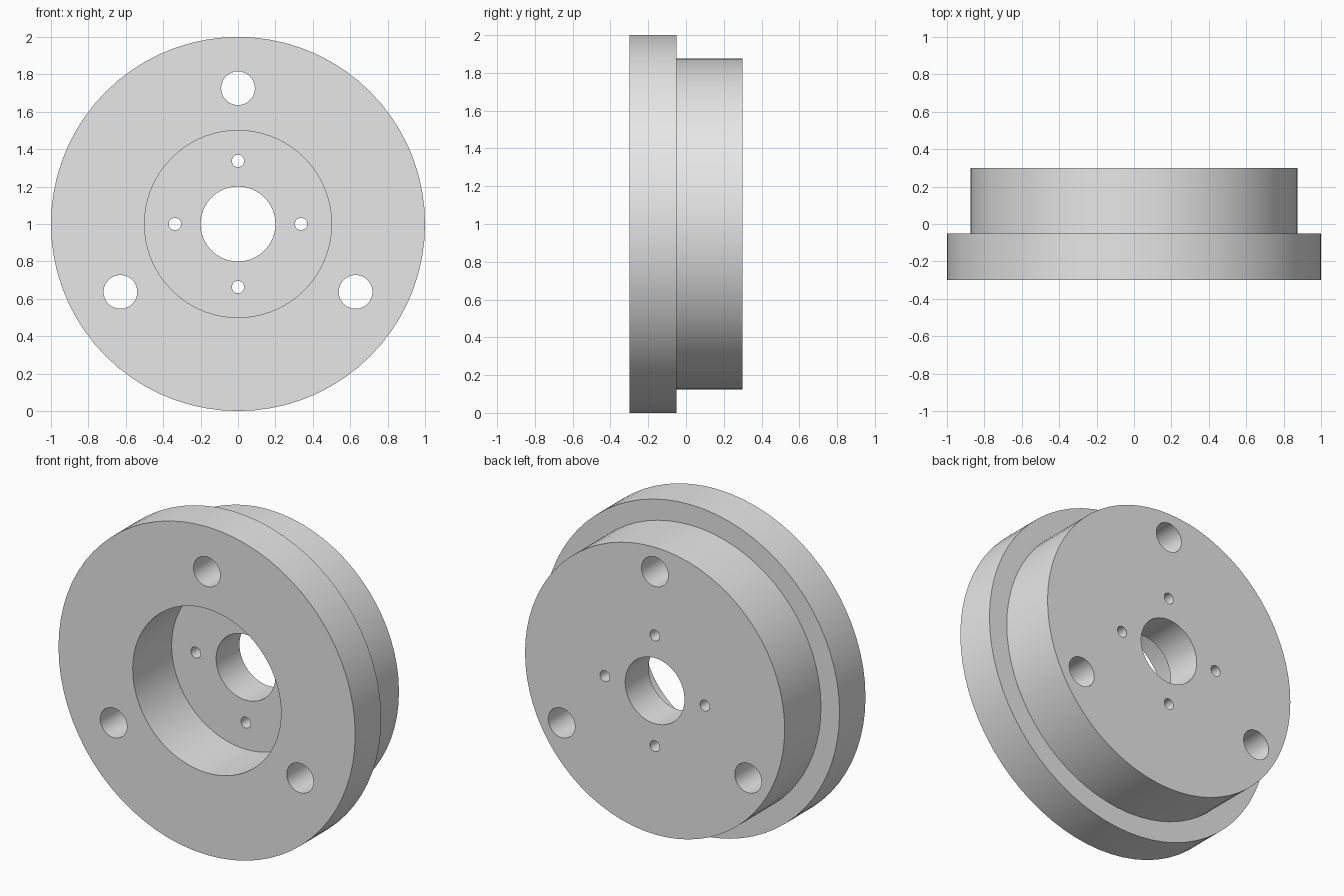
import bpy, bmesh, math
from mathutils import Matrix, Vector

cube = bpy.data.objects.get("Cube")
if cube:
    bpy.data.objects.remove(cube, do_unlink=True)

SEGMENTS = 72
CENTRE = Vector((0, 0, 1))

# Plain grey material
grey = bpy.data.materials.new("plain grey")
grey.use_nodes = True
colour = (0.8, 0.8, 0.8, 1)
grey.diffuse_color = colour
grey.node_tree.nodes["Principled BSDF"].inputs["Base Color"].default_value = colour


def make_object(name, bm):
    bmesh.ops.recalc_face_normals(bm, faces=bm.faces)
    mesh = bpy.data.meshes.new(name)
    bm.to_mesh(mesh)
    bm.free()
    mesh.materials.append(grey)
    obj = bpy.data.objects.new(name, mesh)
    bpy.context.collection.objects.link(obj)
    return obj


# Stepped hub: (radius, y) section turned about the y axis
section = [(0.2, 0.075), (0.5, 0.075), (0.5, -0.3), (1, -0.3),
           (1, -0.05), (0.875, -0.05), (0.875, 0.3), (0.2, 0.3)]
bm = bmesh.new()
verts = [bm.verts.new(CENTRE + Vector((0, y, r))) for r, y in section]
edges = [bm.edges.new((a, b)) for a, b in zip(verts, verts[1:] + verts[:1])]
bmesh.ops.spin(bm, geom=verts + edges, cent=CENTRE, axis=(0, 1, 0),
               angle=math.tau, steps=SEGMENTS, use_duplicate=False)
bmesh.ops.remove_doubles(bm, verts=bm.verts, dist=0.0001)
hub = make_object("stepped_hub", bm)

# Cutter pins for the mounting holes and the small bolt holes
bm = bmesh.new()
for count, ring, radius, sides in ((3, 0.726, 0.09, 48), (4, 0.337, 0.033, 32)):
    for i in range(count):
        a = math.tau * i / count
        spot = CENTRE + Vector((math.sin(a), 0, math.cos(a))) * ring
        bmesh.ops.create_cone(
            bm, cap_ends=True, segments=sides, radius1=radius, radius2=radius, depth=1,
            matrix=Matrix.Translation(spot) @ Matrix.Rotation(math.pi / 2, 4, "X"))
cutter = make_object("hole_cutter", bm)
cutter.hide_render = True

# Drill the holes, then discard the cutter
drill = hub.modifiers.new("holes", "BOOLEAN")
drill.operation = "DIFFERENCE"
drill.solver = "EXACT"
drill.object = cutter
bpy.context.view_layer.objects.active = hub
hub.select_set(True)
bpy.ops.object.modifier_apply(modifier=drill.name)
bpy.data.objects.remove(cutter, do_unlink=True)
bpy.ops.object.shade_smooth_by_angle(angle=math.radians(30))
